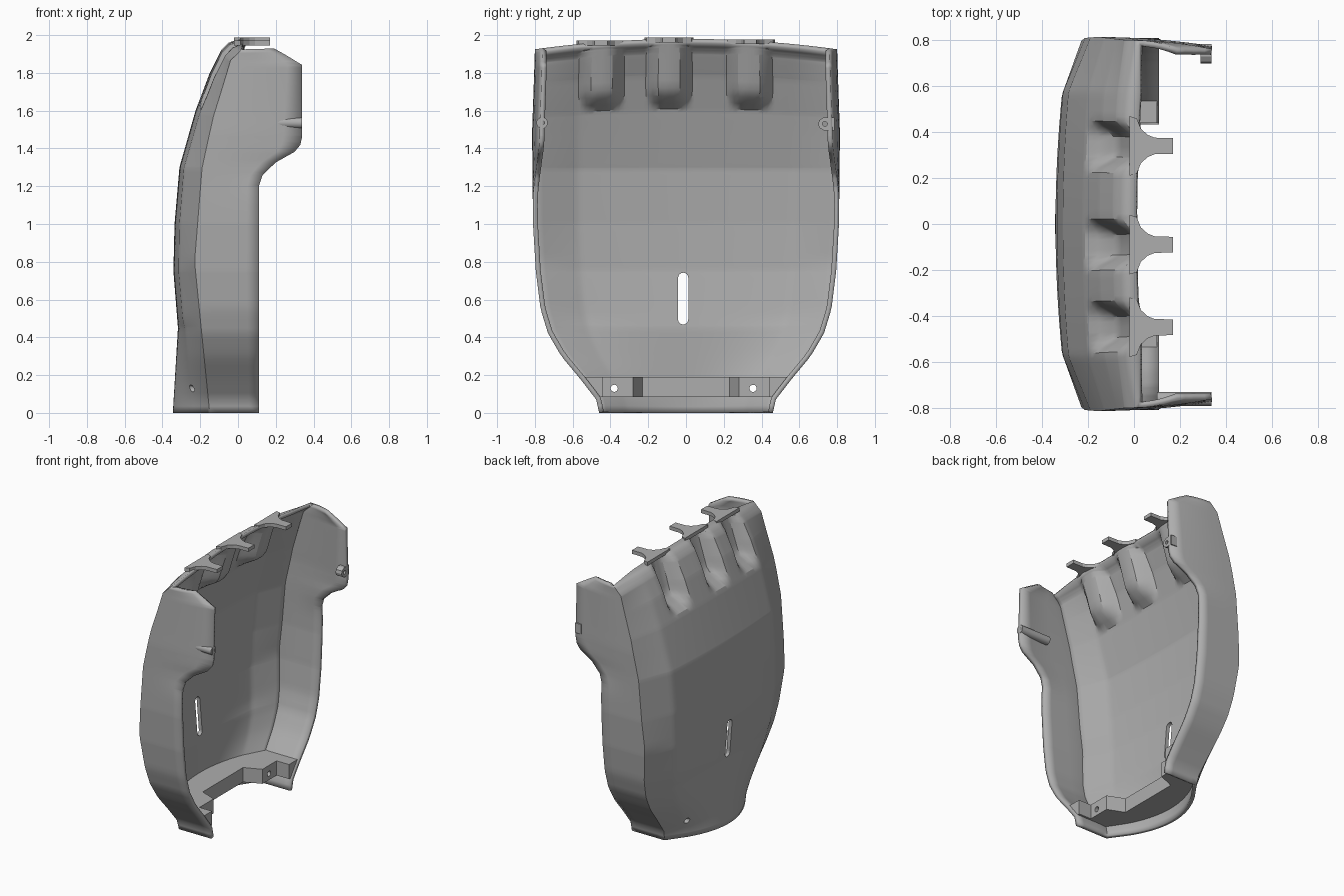
import bpy, bmesh, math
from mathutils import Vector

if "Cube" in bpy.data.objects:
    bpy.data.objects.remove(bpy.data.objects["Cube"], do_unlink=True)

grey = bpy.data.materials.new("plain grey")
grey.use_nodes = True
COLOR = (0.42, 0.42, 0.42, 1)
grey.diffuse_color = COLOR
grey.node_tree.nodes["Principled BSDF"].inputs["Base Color"].default_value = COLOR

# Profiles along the height: (z, value)
HALF_WIDTH = [(0, .46), (.07, .475), (.18, .56), (.3, .66), (.42, .73), (.55, .77), (.75, .795), (1, .81), (1.5, .815), (1.98, .8)]
BACK = [(0, -.345), (.45, -.318), (.75, -.342), (1, -.336), (1.3, -.31), (1.6, -.225), (1.8, -.15), (1.92, -.09), (1.96, -.05), (1.98, .005)]
CREASE = [(0, -.15), (.4, -.19), (.8, -.23), (1.3, -.19), (1.6, -.13), (1.92, -.04), (1.98, .02)]
EDGE = [(0, .11), (1.2, .11), (1.26, .13), (1.33, .2), (1.39, .3), (1.43, .33), (1.48, .34), (1.89, .34), (1.94, .26), (1.98, .19)]
BOW = [(0, .1), (.15, .085), (.5, .03), (1.98, .02)]
FINGERS = (-.45, -.09, .34)
TOP = 1.98


def at(profile, z):
    for (z0, a), (z1, b) in zip(profile, profile[1:]):
        if z <= z1:
            return a + (b - a) * max(0, z - z0) / (z1 - z0)
    return profile[-1][1]


def smooth(a, b, t):
    t = min(1, max(0, (t - a) / (b - a)))
    return t * t * (3 - 2 * t)


def back_x(y, z):
    """Depth of the outer back wall, with the finger grooves pressed in."""
    w = at(HALF_WIDTH, z)
    knee = .71 * w
    middle, bow = at(BACK, z), at(BOW, z)
    if abs(y) < knee:
        x = middle + bow * (y / knee) ** 2
    else:
        t = (abs(y) - knee) / (w - knee)
        x = middle + bow + t * (at(CREASE, z) - middle - bow)
    floor = -.09 + .3 * (z - 1.65)
    for c in FINGERS:
        mask = (1 - smooth(.035, .12, abs(y - c))) * smooth(1.62, 1.72, z)
        x += max(0, floor - x) * mask
    return x


def finish(name, bm):
    bmesh.ops.recalc_face_normals(bm, faces=bm.faces)
    mesh = bpy.data.meshes.new(name)
    bm.to_mesh(mesh)
    bm.free()
    mesh.materials.append(grey)
    ob = bpy.data.objects.new(name, mesh)
    bpy.context.collection.objects.link(ob)
    return ob


def shade(ob, degrees=30):
    bpy.ops.object.select_all(action='DESELECT')
    bpy.context.view_layer.objects.active = ob
    ob.select_set(True)
    bpy.ops.object.shade_smooth_by_angle(angle=math.radians(degrees))


def prism(name, outline, axis, low, high):
    """Extrude a 2D outline along x or z."""
    def place(p, h):
        return Vector((h, *p)) if axis == 'x' else Vector((*p, h))
    bm = bmesh.new()
    rings = [[bm.verts.new(place(p, h)) for p in outline] for h in (low, high)]
    bm.faces.new(rings[0])
    bm.faces.new(rings[1])
    for i in range(len(outline)):
        j = (i + 1) % len(outline)
        bm.faces.new((rings[0][i], rings[0][j], rings[1][j], rings[1][i]))
    return finish(name, bm)


def slot_outline(y, z, radius, half=0, n=8):
    """Circle, or a tall slot when half is above zero."""
    angles = [math.pi * i / n for i in range(n + 1)]
    up = [(y + radius * math.cos(a), z + half + radius * math.sin(a)) for a in angles]
    down = [(y - radius * math.cos(a), z - half - radius * math.sin(a)) for a in angles]
    return up + down if half else up + down[1:-1]


def cut(ob, cutter):
    cutter.hide_render = True
    cutter.hide_set(True)
    cutter.display_type = 'WIRE'
    mod = ob.modifiers.new("opening", 'BOOLEAN')
    mod.object = cutter
    mod.solver = 'EXACT'


# Curved shell: back wall plus two side walls in one grid
levels = sorted({round(TOP * i / 56, 3) for i in range(57)} | {z for z, _ in EDGE + BACK})
SIDE, SPAN = 5, 72
bm = bmesh.new()
grid = []
for z in levels:
    w, e = at(HALF_WIDTH, z), at(EDGE, z)
    points = []
    for i in range(SPAN + 1):
        y = w * (2 * i / SPAN - 1)
        points.append((back_x(y, z), y))
    c = points[0][0]
    lean = .04 * smooth(1.1, 1.5, z)
    wall = [(e + (c - e) * i / SIDE, w - lean * (1 - i / SIDE) ** 2) for i in range(SIDE)]
    points = [(x, -y) for x, y in wall] + points + wall[::-1]
    row = []
    for x, y in points:
        drop = .055 * (abs(y) / .8) ** 2 * smooth(1.2, TOP, z)
        row.append(bm.verts.new((x, y, z - drop)))
    grid.append(row)
for a, b in zip(grid, grid[1:]):
    for i in range(len(a) - 1):
        bm.faces.new((a[i], a[i + 1], b[i + 1], b[i]))
shell = finish("shell", bm)
# Make the surface face outward, then thicken it inward
centre = min(shell.data.polygons, key=lambda p: (p.center - Vector((-.34, 0, .8))).length)
if centre.normal.x > 0:
    shell.data.flip_normals()
thick = shell.modifiers.new("thickness", 'SOLIDIFY')
thick.thickness = .026
thick.offset = -1

# Bottom ledge stepped back towards the middle
bm = bmesh.new()
rings = []
for z in (.085, .19):
    w = at(HALF_WIDTH, z) - .012
    ys = [w * (i / 12 - 1) for i in range(25)]
    back = [(back_x(y, z) + .012, y) for y in ys]
    half = [(.1, w), (.1, .44), (.0, .44), (.0, .28), (-.12, .23)]
    front = half + [(x, -y) for x, y in half[::-1]]
    rings.append([bm.verts.new((x, y, z)) for x, y in back + front])
for r in rings:
    bm.faces.new(r)
for i in range(len(rings[0])):
    j = (i + 1) % len(rings[0])
    bm.faces.new((rings[0][i], rings[0][j], rings[1][j], rings[1][i]))
ledge = finish("bottom_ledge", bm)

# Long slot and the two screw holes
cut(shell, prism("slot_cutter", slot_outline(-.015, .605, .027, .11), 'x', -.6, 0))
for side, y in (("left", .355), ("right", -.38)):
    cutter = prism(side + "_hole_cutter", slot_outline(y, .13, .019), 'x', -.6, .3)
    cut(shell, cutter)
    cut(ledge, cutter)
shade(shell)

# Flared finger tabs on the top rim
for n, c in enumerate(FINGERS):
    half = [(-.02, .13), (.012, .12), (.03, .075), (.06, .048), (.09, .036), (.17, .034)]
    outline = [(x, c + y) for x, y in half] + [(x, c - y) for x, y in half[::-1]]
    z = TOP - .055 * (c / .8) ** 2
    prism("finger_tab_%d" % (n + 1), outline, 'z', z - .018, z + .008)

# Screw lug on one side wall
lug = prism("screw_lug", [(.785, 1.495), (.73, 1.495), (.705, 1.51), (.7, 1.53), (.705, 1.55), (.73, 1.565), (.785, 1.565)], 'x', .29, .338)
cut(lug, prism("lug_cutter", slot_outline(.735, 1.53, .013), 'x', .2, .4))

# Round screw post lying along the other side wall
post = prism("screw_post", slot_outline(-.762, 1.535, .03), 'x', .1, .338)
cut(post, prism("post_cutter", slot_outline(-.76, 1.535, .012), 'x', .25, .4))
shade(post)
